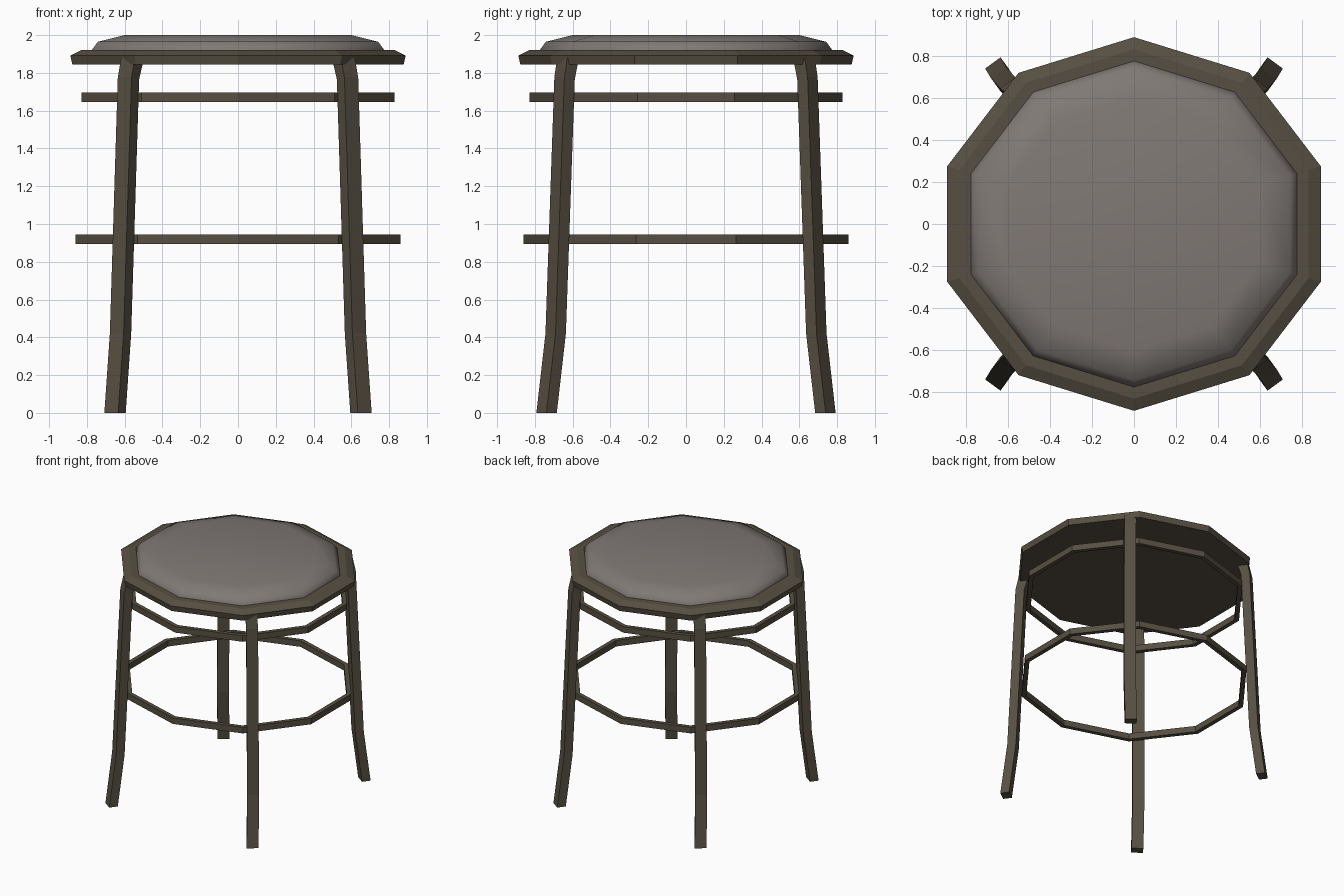
import bpy, bmesh, math
from mathutils import Vector

if "Cube" in bpy.data.objects:
    bpy.data.objects.remove(bpy.data.objects["Cube"])

SIDES = 10


def material(name, rgb):
    m = bpy.data.materials.new(name)
    m.diffuse_color = (*rgb, 1)
    m.use_nodes = True
    m.node_tree.nodes["Principled BSDF"].inputs["Base Color"].default_value = m.diffuse_color
    return m


wood = material("dark_wood", (0.095, 0.078, 0.054))
fabric = material("grey_fabric", (0.215, 0.192, 0.178))


def skin(name, sections, mat, closed=False, smooth=False):
    """Join equal-length loops of points with quads; cap the ends unless closed."""
    bm = bmesh.new()
    loops = [[bm.verts.new(p) for p in s] for s in sections]
    pairs = list(zip(loops, loops[1:]))
    if closed:
        pairs.append((loops[-1], loops[0]))
    else:
        bm.faces.new(loops[0])
        bm.faces.new(loops[-1])
    n = len(loops[0])
    for a, b in pairs:
        for i in range(n):
            j = (i + 1) % n
            bm.faces.new((a[i], a[j], b[j], b[i]))
    bmesh.ops.recalc_face_normals(bm, faces=bm.faces)
    for f in bm.faces:
        f.smooth = smooth
    me = bpy.data.meshes.new(name)
    bm.to_mesh(me)
    bm.free()
    me.materials.append(mat)
    ob = bpy.data.objects.new(name, me)
    bpy.context.collection.objects.link(ob)
    return ob


def decagon(e, z):
    """Ten-sided loop reaching e in both x (flat side) and y (corner)."""
    pts = []
    for k in range(SIDES):
        a = math.pi / 2 + k * 2 * math.pi / SIDES
        pts.append((e * math.cos(a) / math.cos(math.pi / SIDES), e * math.sin(a), z))
    return pts


def turned(name, profile, mat, **kw):
    return skin(name, [decagon(e, z) for e, z in profile], mat, **kw)


# Seat board and cushion
turned("seat_board", [(0.877, 1.845), (0.888, 1.892), (0.83, 1.92)], wood)
turned("seat_cushion", [(0.775, 1.91), (0.775, 1.92), (0.742, 1.965), (0.6, 2.0)],
       fabric, smooth=True)

# Two hoops around the legs
for name, e, z in (("upper_hoop", 0.828, 1.67), ("lower_hoop", 0.86, 0.92)):
    t, h = 0.035, 0.025
    turned(name, [(e, z - h), (e, z + h), (e - t, z + h), (e - t, z - h)],
           wood, closed=True)

# Four splayed legs: centre x, y, z and the height tilt of each cross-section
LEG = [(0.651, 0.738, 0.0, 0.0), (0.622, 0.690, 0.42, 0.0),
       (0.580, 0.643, 1.77, 0.005), (0.562, 0.628, 1.862, 0.018)]
OUT, SIDE = Vector((0.59, 0.81, 0)), Vector((0.81, -0.59, 0))
for fb, sy in (("front", -1), ("back", 1)):
    for lr, sx in (("left", -1), ("right", 1)):
        sections = []
        for x, y, z, tilt in LEG:
            loop = []
            for o, s in ((1, 1), (1, -1), (-1, -1), (-1, 1)):
                p = Vector((x, y, z + o * tilt)) + OUT * o * 0.034 + SIDE * s * 0.045
                loop.append((p.x * sx, p.y * sy, p.z))
            sections.append(loop)
        skin(f"{fb}_{lr}_leg", sections, wood)
